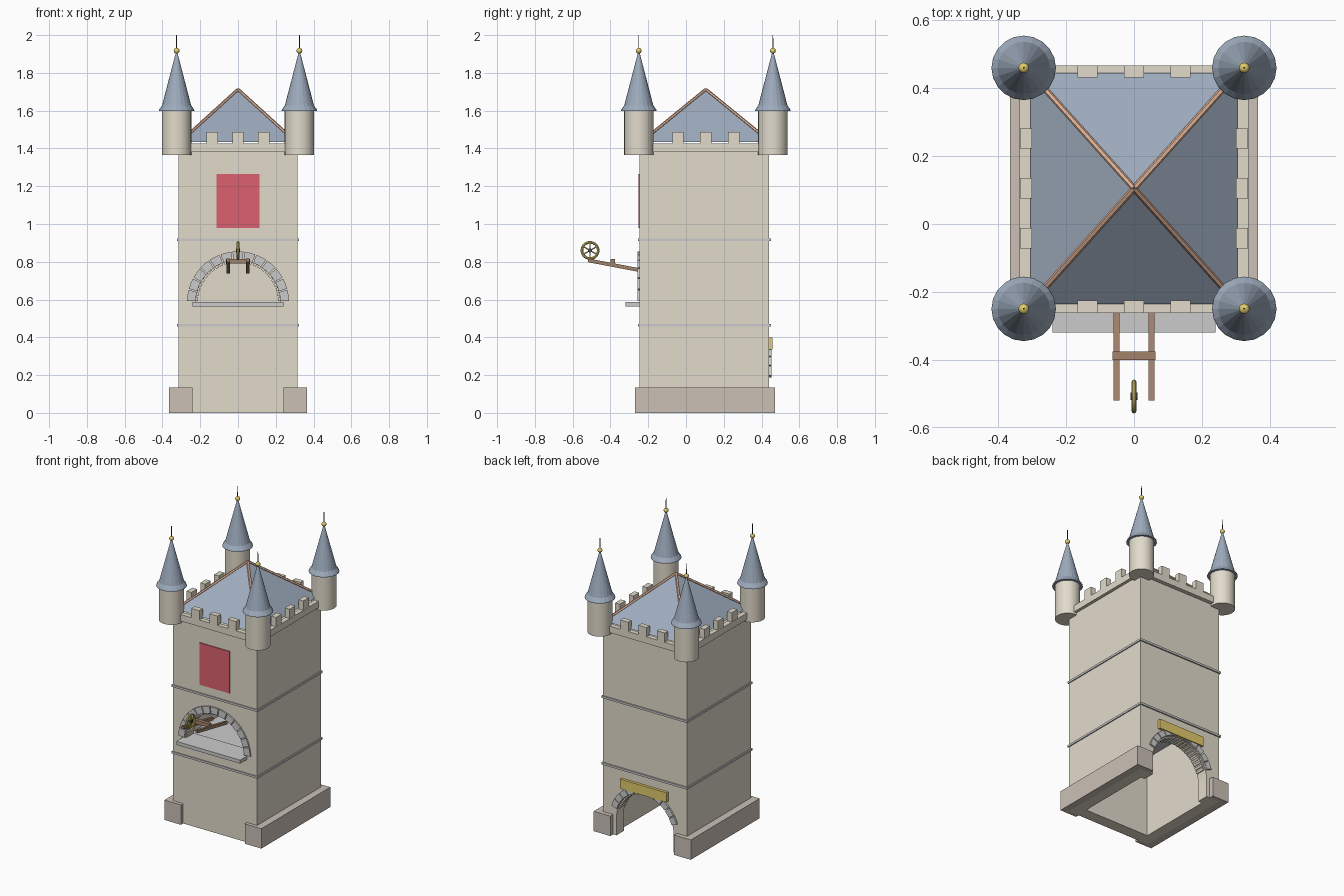
import bpy, bmesh
from math import sin, cos, pi, radians
from mathutils import Vector

if "Cube" in bpy.data.objects:
    bpy.data.objects.remove(bpy.data.objects["Cube"])

CY = 0.1  # tower centre in y


def mat(name, rgb):
    m = bpy.data.materials.new(name)
    m.diffuse_color = (*rgb, 1)
    m.use_nodes = True
    m.node_tree.nodes["Principled BSDF"].inputs["Base Color"].default_value = m.diffuse_color
    return m


STONE = mat("stone", (0.76, 0.71, 0.60))
BASE = mat("base_stone", (0.60, 0.53, 0.47))
SLATE = mat("slate", (0.34, 0.41, 0.51))
COPPER = mat("copper", (0.72, 0.43, 0.30))
WOOD = mat("wood", (0.36, 0.23, 0.15))
GOLD = mat("gold", (0.75, 0.60, 0.15))
RED = mat("red", (0.72, 0.12, 0.16))
DARK = mat("iron", (0.06, 0.06, 0.07))


def make(name, verts, faces, m=None):
    me = bpy.data.meshes.new(name)
    me.from_pydata([tuple(v) for v in verts], [], faces)
    bm = bmesh.new()
    bm.from_mesh(me)
    bmesh.ops.recalc_face_normals(bm, faces=bm.faces)
    bm.to_mesh(me)
    bm.free()
    ob = bpy.data.objects.new(name, me)
    bpy.context.collection.objects.link(ob)
    if m:
        me.materials.append(m)
    return ob


def prism(name, poly, axis, a, b, m=None):
    """Extrude a 2D outline along y (outline x,z) or z (outline x,y)."""
    def put(p, t):
        return (p[0], t, p[1]) if axis == "y" else (p[0], p[1], t)
    n = len(poly)
    verts = [put(p, a) for p in poly] + [put(p, b) for p in poly]
    faces = [tuple(range(n)), tuple(range(n, 2 * n))]
    faces += [(i, (i + 1) % n, n + (i + 1) % n, n + i) for i in range(n)]
    return make(name, verts, faces, m)


def box(name, x0, x1, y0, y1, z0, z1, m=None):
    return prism(name, [(x0, y0), (x1, y0), (x1, y1), (x0, y1)], "z", z0, z1, m)


def lathe(name, profile, seg, loc, m=None):
    verts, faces = [], []
    for r, z in profile:
        verts += [(r * cos(2 * pi * i / seg), r * sin(2 * pi * i / seg), z) for i in range(seg)]
    for k in range(len(profile) - 1):
        for i in range(seg):
            j = (i + 1) % seg
            faces.append((k * seg + i, k * seg + j, (k + 1) * seg + j, (k + 1) * seg + i))
    faces += [tuple(range(seg)), tuple(range((len(profile) - 1) * seg, len(profile) * seg))]
    ob = make(name, verts, faces, m)
    ob.location = loc
    return ob


def bar(name, p, q, r, seg=4, m=None):
    p, q = Vector(p), Vector(q)
    ob = lathe(name, [(r, 0), (r, (q - p).length)], seg, p, m)
    ob.rotation_mode = 'QUATERNION'
    ob.rotation_quaternion = (q - p).to_track_quat('Z', 'Y')
    return ob


def smooth(ob):
    bpy.ops.object.select_all(action='DESELECT')
    ob.select_set(True)
    bpy.context.view_layer.objects.active = ob
    bpy.ops.object.shade_smooth_by_angle(angle=radians(35))


def arc(r, cz, a0, a1, n):
    return [(r * cos(a0 + (a1 - a0) * i / n), cz + r * sin(a0 + (a1 - a0) * i / n)) for i in range(n + 1)]


def carve(ob, cutter):
    md = ob.modifiers.new("cut", 'BOOLEAN')
    md.operation, md.solver, md.object = 'DIFFERENCE', 'EXACT', cutter
    bpy.context.view_layer.objects.active = ob
    bpy.ops.object.modifier_apply(modifier="cut")
    bpy.data.objects.remove(cutter)


# Hollow tower with a front arch window and a rear archway
body = box("tower_body", -.316, .316, -.246, .44, 0, 1.39, STONE)
carve(body, box("cavity", -.245, .245, -.165, .36, -.1, 1.3))
carve(body, prism("window_cut", arc(.222, .585, 0, pi, 28), "y", -.4, -.1))
carve(body, prism("archway_cut", [(-.215, -.1), (.215, -.1)] + arc(.215, .12, 0, pi, 28), "y", .3, .6))
box("inner_floor", -.247, .247, -.167, .362, .55, .58)


# Rings of arch stones with a stepped lining
def arch_stones(name, cz, r0, r1, a0, n, y0, y1, yin):
    step = (pi - 2 * a0) / n
    for i in range(n):
        a, b = a0 + step * i + .012, a0 + step * (i + 1) - .012
        prism(f"{name}_stone_{i}", arc(r0, cz, a, b, 2) + arc(r1, cz, b, a, 2), "y", y0, y1)
    m = n * 2
    step = (pi - 2 * a0) / m
    for i in range(m):
        a, b = a0 + step * i + .02, a0 + step * (i + 1) - .02
        prism(f"{name}_lining_{i}", arc(r0 - .012, cz, a, b, 1) + arc(r0 + .004, cz, b, a, 1),
              "y", *yin, STONE)


arch_stones("window", .585, .224, .27, .02, 13, -.256, -.236, (-.24, -.17))
arch_stones("archway", .12, .217, .258, .3, 11, .43, .452, (.365, .432))
box("window_sill", -.24, .24, -.32, -.16, .563, .587)

# Plinth halves, string courses and cornice
for s, side in ((1, "right"), (-1, "left")):
    c = [(.24, -.27), (.365, -.27), (.365, .47), (.24, .47), (.24, .44), (.315, .44), (.315, -.246), (.24, -.246)]
    prism("plinth_" + side, [(s * x, y) for x, y in c], "z", 0, .135, BASE)


def frame(name, x, y0, y1, t, z0, z1, m=None):
    ob = box(name, -x, x, y0, y1, z0, z1, m)
    carve(ob, box("cut", -x + t, x - t, y0 + t, y1 - t, z0 - .1, z1 + .1))


for i, z in enumerate((.464, .917)):
    frame(f"string_course_{i}", .323, -.253, .449, .012, z - .007, z + .007)
frame("cornice", .337, -.262, .467, .032, 1.38, 1.425, STONE)

# Merlons on all four sides
for k in (-1, 0, 1):
    x, y = k * .137, .105 + k * .147
    box(f"merlon_front_{k}", x - .03, x + .03, -.262, -.225, 1.42, 1.488, STONE)
    box(f"merlon_back_{k}", x - .03, x + .03, .432, .467, 1.42, 1.488, STONE)
    for s in (-1, 1):
        xs = sorted((s * .3, s * .336))
        box(f"merlon_side_{s}_{k}", *xs, y - .03, y + .03, 1.42, 1.488, STONE)

# Pyramid roof and copper hips
corners = [(-.305, -.235, 1.435), (.305, -.235, 1.435), (.305, .445, 1.435), (-.305, .445, 1.435)]
apex = (0, .105, 1.712)
make("roof", corners + [apex], [(0, 1, 2, 3), (0, 1, 4), (1, 2, 4), (2, 3, 4), (3, 0, 4)], SLATE)
for i, p in enumerate(corners):
    bar(f"roof_hip_{i}", p, apex, .009, 6, COPPER)

# Corner turrets
for x in (-.325, .325):
    for y in (-.25, .46):
        smooth(lathe("turret", [(.078, 1.365), (.078, 1.61)], 24, (x, y, 0), STONE))
        lathe("turret_roof", [(.07, 1.598), (.095, 1.598), (.093, 1.605), (.077, 1.628), (.003, 1.912)],
              20, (x, y, 0), SLATE)
        prof = [(.0145 * sin(pi * i / 8) + .001, 1.917 - .0145 * cos(pi * i / 8)) for i in range(9)]
        smooth(lathe("finial_ball", prof, 12, (x, y, 0), GOLD))
        lathe("finial_spike", [(.003, 1.92), (.002, 2.0)], 6, (x, y, 0), DARK)

# Banner on the front, plate over the rear arch
box("banner", -.113, .113, -.252, -.244, .98, 1.265, RED)
box("rear_plate", -.175, .175, .44, .458, .335, .4, GOLD)

# Hoist: two sloping beams, crossbar and spoked wheel
for x in (-.052, .052):
    top = [(-.52, .818), (-.2, .757), (-.2, .737), (-.52, .798)]
    v = [(x + d, y, z) for d in (-.009, .009) for y, z in top]
    make("hoist_beam", v, [(0, 1, 2, 3), (4, 5, 6, 7)] + [(i, (i + 1) % 4, 4 + (i + 1) % 4, 4 + i) for i in range(4)], WOOD)
box("hoist_crossbar", -.063, .063, -.4, -.376, .79, .815, WOOD)
C = Vector((0, -.508, .86))
bpy.ops.mesh.primitive_torus_add(location=C, rotation=(0, pi / 2, 0), major_radius=.043,
                                 minor_radius=.007, major_segments=28, minor_segments=8)
rim = bpy.context.object
rim.name = "wheel_rim"
rim.data.materials.append(GOLD)
smooth(rim)
for i in range(6):
    a = i * pi / 3 + pi / 6
    bar(f"wheel_spoke_{i}", C, C + Vector((0, cos(a), sin(a))) * .042, .004, 6, GOLD)
bar("wheel_hub", C - Vector((.01, 0, 0)), C + Vector((.01, 0, 0)), .011, 12, DARK)
